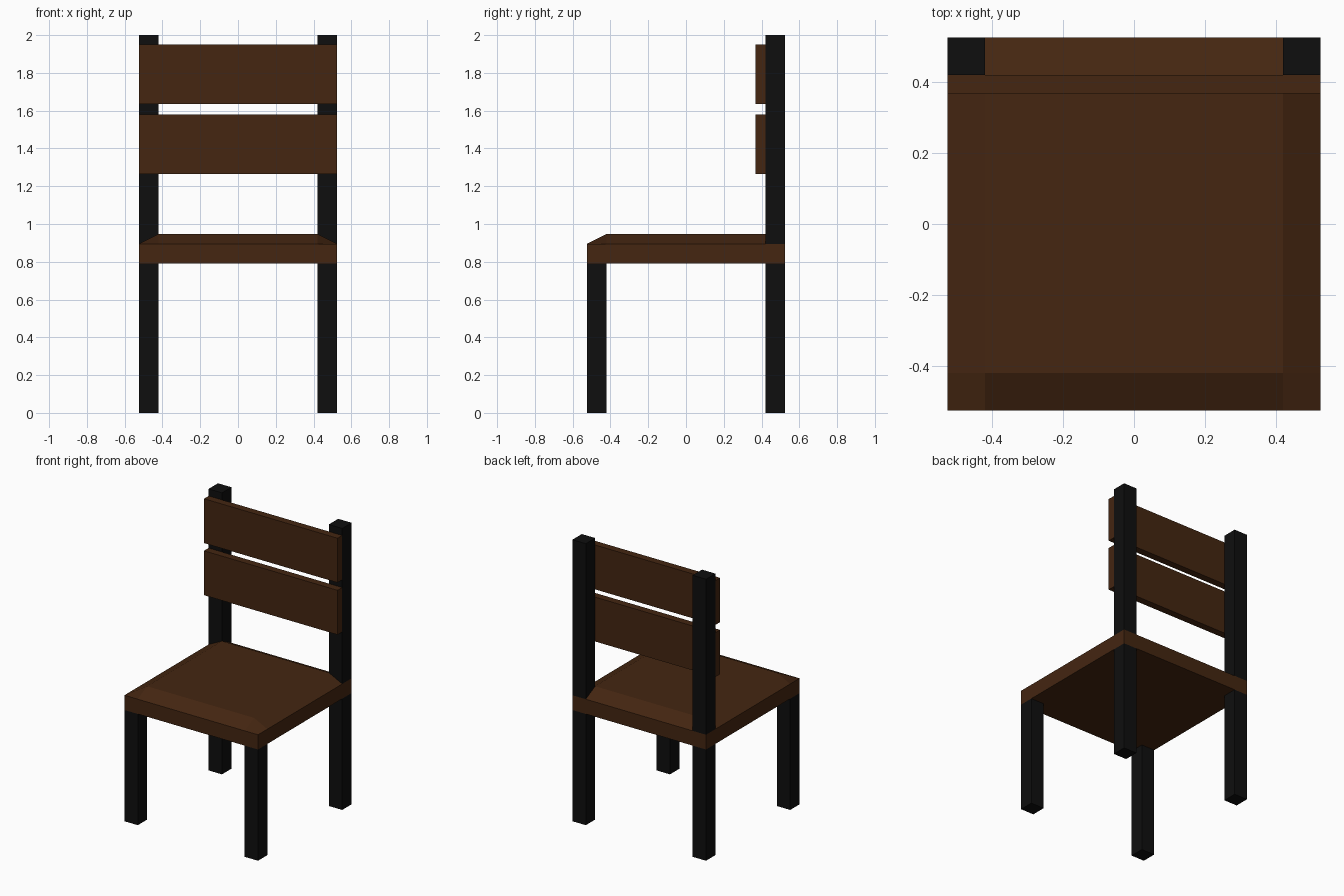
import bpy
import bmesh

if "Cube" in bpy.data.objects:
    bpy.data.objects.remove(bpy.data.objects["Cube"])


def material(name, rgb):
    m = bpy.data.materials.new(name)
    m.diffuse_color = (*rgb, 1.0)
    m.use_nodes = True
    m.node_tree.nodes["Principled BSDF"].inputs["Base Color"].default_value = m.diffuse_color
    return m


BROWN = material("dark brown wood", (0.058, 0.019, 0.0055))
BLACK = material("black frame", (0.0045, 0.0045, 0.0045))

OUT, IN = 0.525, 0.42          # outer edge and inner edge of the legs
Z_LOW, Z_RIM, Z_TOP = 0.79, 0.895, 0.947


def finish(bm, name, mat):
    bmesh.ops.recalc_face_normals(bm, faces=bm.faces)
    me = bpy.data.meshes.new(name)
    bm.to_mesh(me)
    bm.free()
    me.materials.append(mat)
    ob = bpy.data.objects.new(name, me)
    bpy.context.collection.objects.link(ob)
    return ob


def box(name, mat, x, y, z):
    bm = bmesh.new()
    bmesh.ops.create_cube(bm, size=1)
    for v in bm.verts:
        v.co = [r[0] if c < 0 else r[1] for c, r in zip(v.co, (x, y, z))]
    return finish(bm, name, mat)


# Seat: 3 x 3 slab whose middle panel is raised, so the border slopes down
bm = bmesh.new()
steps = (-OUT, -IN, IN, OUT)
grid = [[bm.verts.new((x, y, Z_TOP if abs(x) == IN and abs(y) == IN else Z_RIM))
         for y in steps] for x in steps]
for i in range(3):
    for j in range(3):
        bm.faces.new((grid[i][j], grid[i + 1][j], grid[i + 1][j + 1], grid[i][j + 1]))
rim = [e for e in bm.edges if e.is_boundary]
low = bmesh.ops.extrude_edge_only(bm, edges=rim)["geom"]
for v in (g for g in low if isinstance(g, bmesh.types.BMVert)):
    v.co.z = Z_LOW
bmesh.ops.contextual_create(
    bm, geom=[g for g in low if isinstance(g, bmesh.types.BMEdge)])
finish(bm, "seat", BROWN)

# Legs, and back posts standing on the rear seat corners
for side, x in (("left", (-OUT, -IN)), ("right", (IN, OUT))):
    box(f"front_leg_{side}", BLACK, x, (-OUT, -IN), (0, Z_LOW))
    box(f"back_leg_{side}", BLACK, x, (IN, OUT), (0, Z_LOW))
    box(f"back_post_{side}", BLACK, x, (IN, OUT), (Z_RIM, 2.0))

# Two back slats in front of the posts
for name, z in (("lower", (1.265, 1.58)), ("upper", (1.635, 1.95))):
    box(f"back_slat_{name}", BROWN, (-OUT, OUT), (0.368, IN), z)
